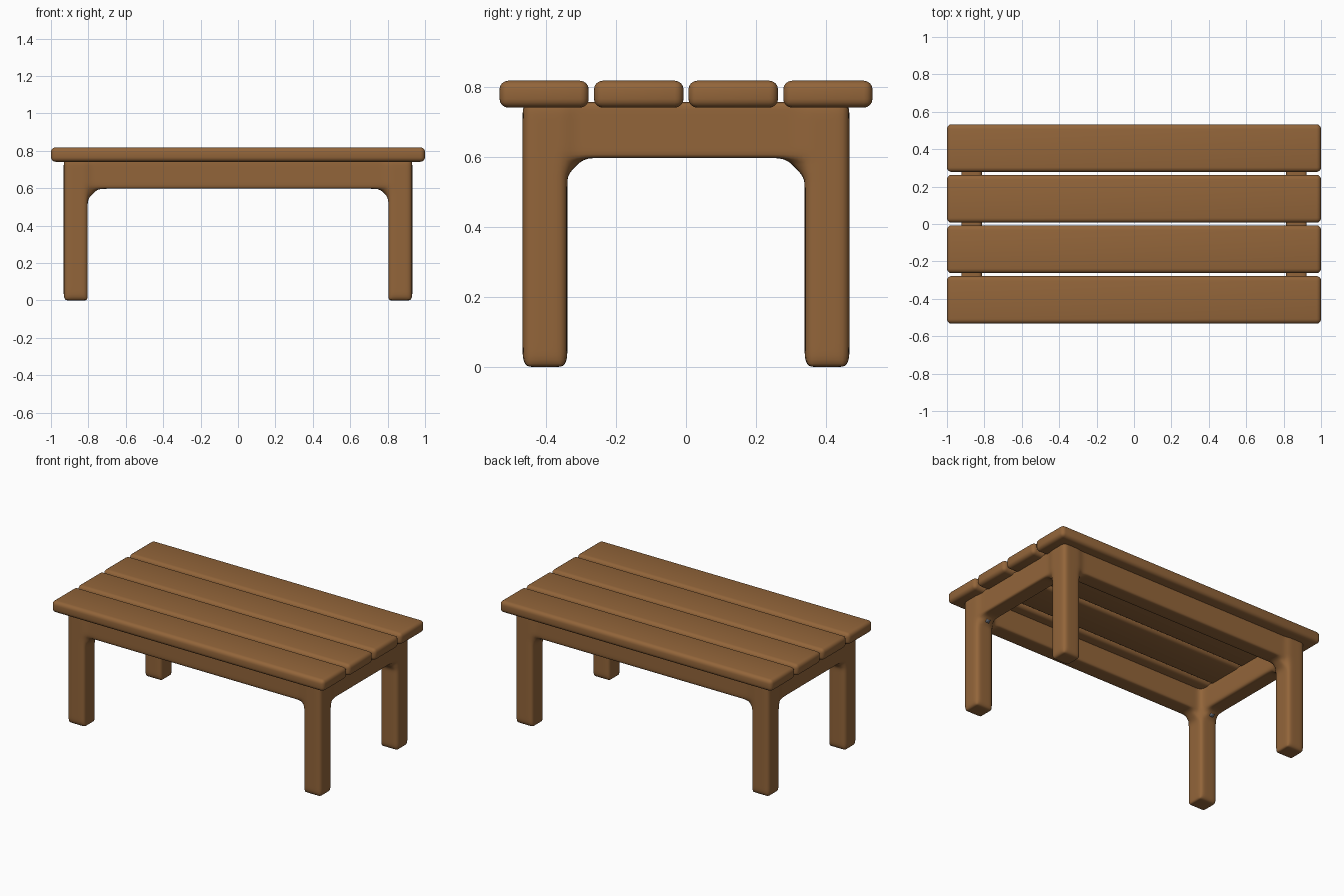
import bpy, bmesh, math
from mathutils import Matrix, Vector

if "Cube" in bpy.data.objects:
    bpy.data.objects.remove(bpy.data.objects["Cube"])


def material(name, rgb):
    m = bpy.data.materials.new(name)
    m.diffuse_color = (*rgb, 1)
    m.use_nodes = True
    m.node_tree.nodes["Principled BSDF"].inputs["Base Color"].default_value = m.diffuse_color
    return m


wood = material("brown wood", (0.29, 0.13, 0.042))
metal = material("grey metal", (0.16, 0.18, 0.22))


def add_box(bm, lo, hi, rot=None):
    lo, hi = Vector(lo), Vector(hi)
    mat = Matrix.Translation((lo + hi) / 2) @ (rot or Matrix()) @ Matrix.Diagonal((*(hi - lo), 1))
    bmesh.ops.create_cube(bm, size=1, matrix=mat)


def make_object(name, bm, mat):
    me = bpy.data.meshes.new(name)
    bm.to_mesh(me)
    bm.free()
    me.materials.append(mat)
    for p in me.polygons:
        p.use_smooth = True
    ob = bpy.data.objects.new(name, me)
    bpy.context.collection.objects.link(ob)
    return ob


# Four rounded top planks
for i, (y0, y1) in enumerate([(-0.533, -0.278), (-0.263, -0.007), (0.007, 0.263), (0.278, 0.533)]):
    bm = bmesh.new()
    add_box(bm, (-1, y0, 0.741), (1, y1, 0.818))
    plank = make_object(f"top_plank_{i + 1}", bm, wood)
    bev = plank.modifiers.new("round", "BEVEL")
    bev.width, bev.segments = 0.025, 4

# Legs and aprons, melted into one softly blended frame
bm = bmesh.new()
for sx in (-1, 1):
    for sy in (-1, 1):
        cx, cy = sx * 0.868, sy * 0.403
        add_box(bm, (cx - 0.064, cy - 0.064, 0), (cx + 0.064, cy + 0.064, 0.76))
        # corner fillets under the aprons
        for ax, px, py in (("Y", sx * 0.803, cy), ("X", cx, sy * 0.338)):
            add_box(bm, (px - 0.04, py - 0.04, 0.565), (px + 0.04, py + 0.04, 0.635),
                    Matrix.Rotation(math.radians(45), 4, ax))
for s in (-1, 1):
    add_box(bm, (-0.87, s * 0.403 - 0.055, 0.597), (0.87, s * 0.403 + 0.055, 0.757))
    add_box(bm, (s * 0.868 - 0.055, -0.4, 0.597), (s * 0.868 + 0.055, 0.4, 0.757))
frame = make_object("leg_and_apron_frame", bm, wood)
rem = frame.modifiers.new("blend", "REMESH")
rem.mode, rem.voxel_size, rem.use_smooth_shade = "VOXEL", 0.013, True
sm = frame.modifiers.new("soften", "SMOOTH")
sm.factor, sm.iterations = 0.5, 10

# Small metal brackets just showing at the fillets
bm = bmesh.new()
for sx in (-1, 1):
    for sy in (-1, 1):
        for ax, px, py in (("Y", sx * 0.787, sy * 0.403), ("X", sx * 0.868, sy * 0.322)):
            add_box(bm, (px - 0.014, py - 0.014, 0.572), (px + 0.014, py + 0.014, 0.6),
                    Matrix.Rotation(math.radians(45), 4, ax))
make_object("corner_brackets", bm, metal)
